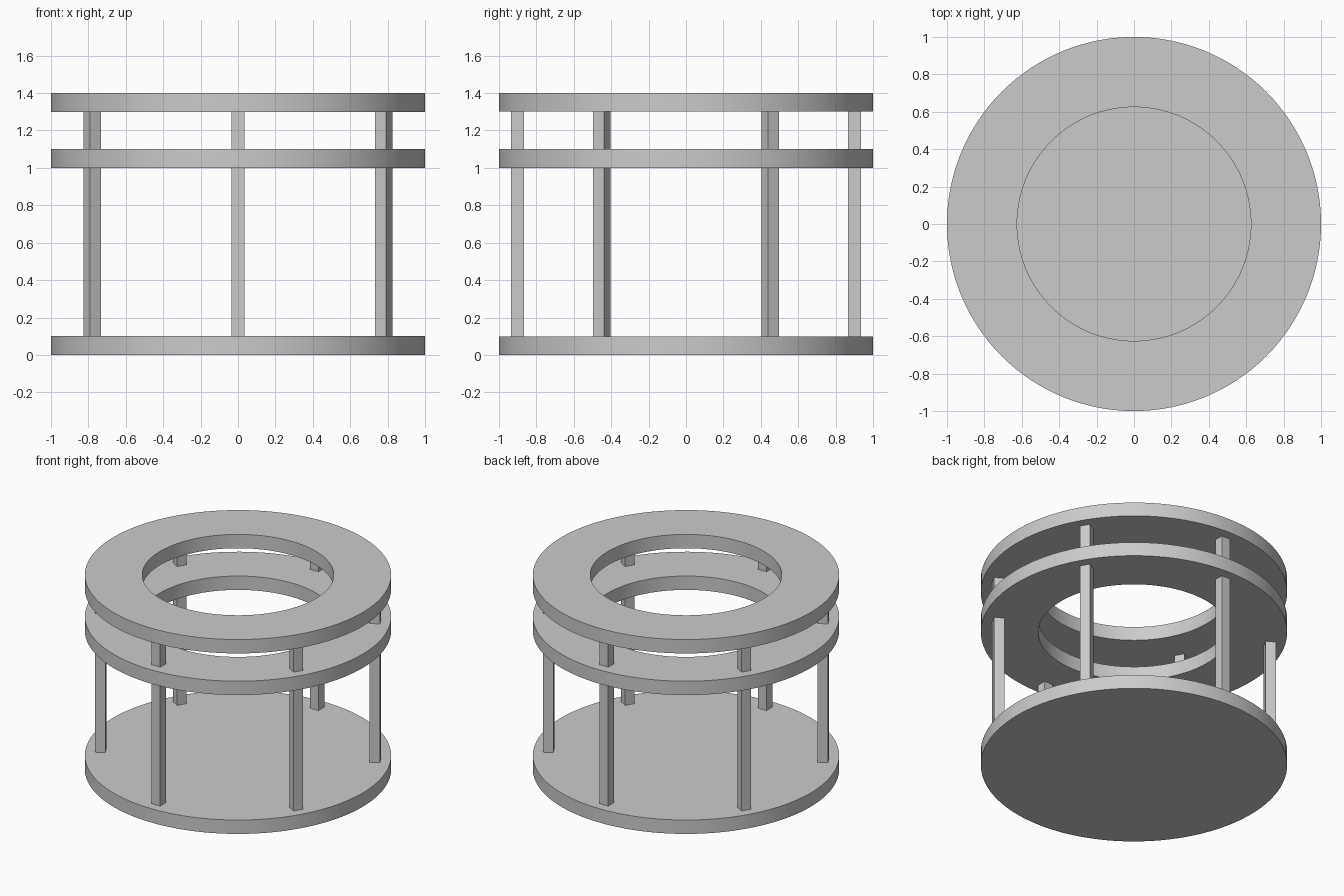
import bpy
import bmesh
from math import pi, cos, sin, radians
from mathutils import Matrix

cube = bpy.data.objects.get("Cube")
if cube:
    bpy.data.objects.remove(cube, do_unlink=True)

SIDES = 128
OUTER, INNER, THICK = 1.0, 0.625, 0.1
POST, POST_RADIUS = 0.068, 0.9

grey = bpy.data.materials.new("plain grey")
grey.use_nodes = True
colour = (0.6, 0.6, 0.6, 1)
grey.diffuse_color = colour
grey.node_tree.nodes["Principled BSDF"].inputs["Base Color"].default_value = colour


def add_object(name, bm):
    bmesh.ops.recalc_face_normals(bm, faces=bm.faces)
    mesh = bpy.data.meshes.new(name)
    bm.to_mesh(mesh)
    bm.free()
    mesh.materials.append(grey)
    obj = bpy.data.objects.new(name, mesh)
    bpy.context.collection.objects.link(obj)
    return obj


def smooth(obj):
    bpy.ops.object.select_all(action="DESELECT")
    obj.select_set(True)
    bpy.context.view_layer.objects.active = obj
    bpy.ops.object.shade_smooth_by_angle(angle=radians(30))


def disc(name, z):
    bm = bmesh.new()
    bmesh.ops.create_cone(bm, cap_ends=True, segments=SIDES, radius1=OUTER, radius2=OUTER,
                          depth=THICK, matrix=Matrix.Translation((0, 0, z + THICK / 2)))
    smooth(add_object(name, bm))


def ring(name, z):
    # Rectangular section swept around the axis
    bm = bmesh.new()
    section = [(INNER, z), (OUTER, z), (OUTER, z + THICK), (INNER, z + THICK)]
    loops = []
    for i in range(SIDES):
        a = 2 * pi * i / SIDES
        loops.append([bm.verts.new((r * cos(a), r * sin(a), h)) for r, h in section])
    for i, here in enumerate(loops):
        after = loops[(i + 1) % SIDES]
        for j in range(4):
            k = (j + 1) % 4
            bm.faces.new((here[j], after[j], after[k], here[k]))
    smooth(add_object(name, bm))


def post(name, angle, bottom, top):
    # Square post turned to face outwards
    bm = bmesh.new()
    place = (Matrix.Rotation(angle, 4, "Z")
             @ Matrix.Translation((POST_RADIUS, 0, (bottom + top) / 2))
             @ Matrix.Diagonal((POST, POST, top - bottom, 1)))
    bmesh.ops.create_cube(bm, size=1, matrix=place)
    add_object(name, bm)


# Solid base and two open rings
disc("base_disc", 0)
ring("middle_ring", 1.0)
ring("top_ring", 1.3)

# Six posts on each storey
for i in range(6):
    angle = radians(30 + 60 * i)
    post(f"lower_post_{i + 1}", angle, THICK, 1.0)
    post(f"upper_post_{i + 1}", angle, 1.0 + THICK, 1.3)
